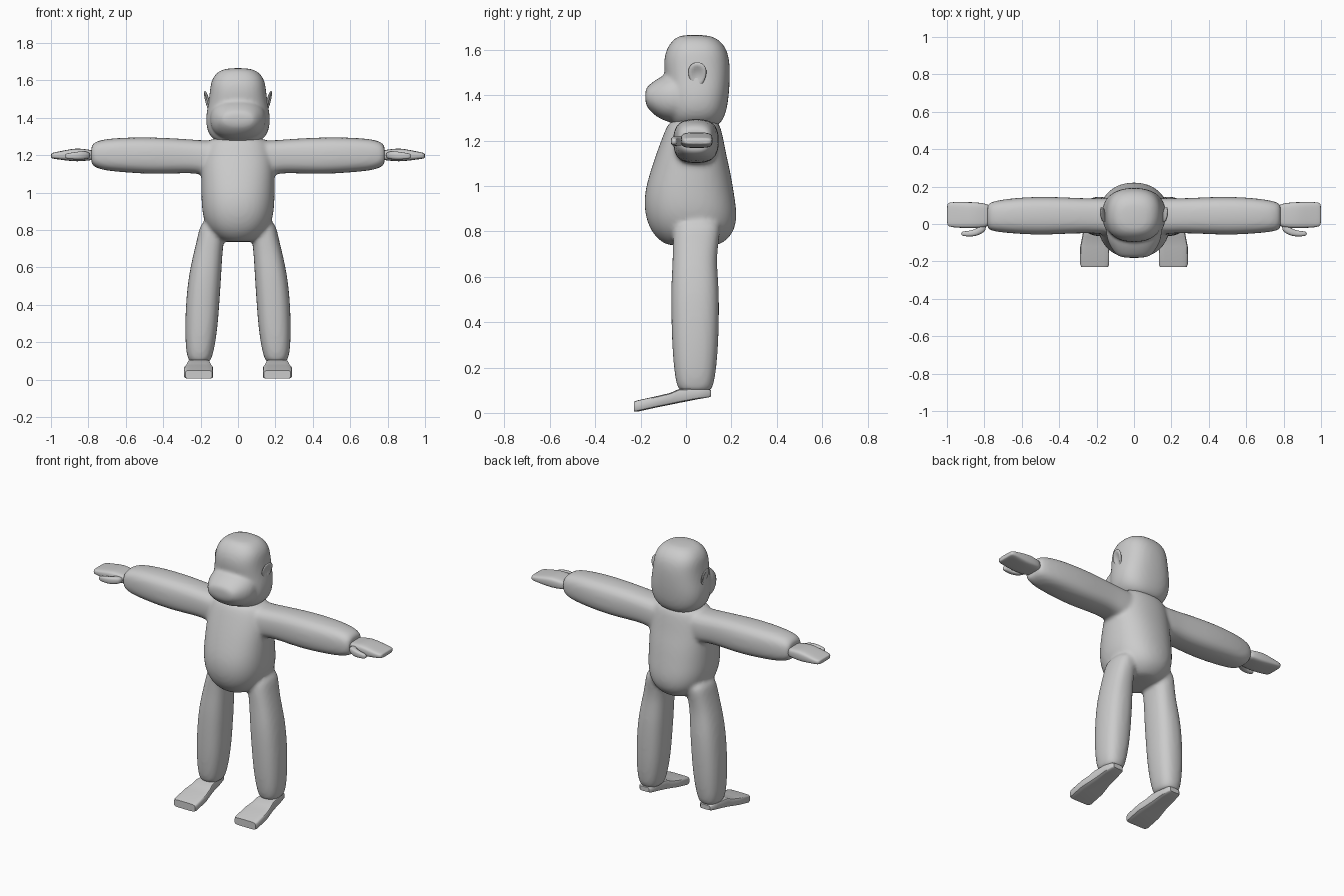
import bpy, bmesh, math

grey = bpy.data.materials.new("soft grey")
grey.diffuse_color = (0.6, 0.6, 0.6, 1)


def add_object(name, bm):
    bmesh.ops.recalc_face_normals(bm, faces=bm.faces)
    me = bpy.data.meshes.new(name)
    bm.to_mesh(me)
    bm.free()
    for p in me.polygons:
        p.use_smooth = True
    me.materials.append(grey)
    ob = bpy.data.objects.new(name, me)
    bpy.context.collection.objects.link(ob)
    return ob


def loft(name, axis, rings, power=2.4, n=16, subsurf=2, mirror=False):
    """Skin rounded sections; ring = (position on axis, a0, a1, b0, b1)."""
    bm = bmesh.new()
    loops = []
    for p, a0, a1, b0, b1 in rings:
        loop = []
        for i in range(n):
            t = 2 * math.pi * (i + 0.5) / n
            c, s = math.cos(t), math.sin(t)
            a = (a0 + a1) / 2 + (a1 - a0) / 2 * math.copysign(abs(c) ** (2 / power), c)
            b = (b0 + b1) / 2 + (b1 - b0) / 2 * math.copysign(abs(s) ** (2 / power), s)
            loop.append(bm.verts.new({'x': (p, a, b), 'y': (a, p, b), 'z': (a, b, p)}[axis]))
        loops.append(loop)
    for l0, l1 in zip(loops, loops[1:]):
        for i in range(n):
            bm.faces.new((l0[i], l0[(i + 1) % n], l1[(i + 1) % n], l1[i]))
    bm.faces.new(loops[0])
    bm.faces.new(loops[-1])
    ob = add_object(name, bm)
    if mirror:
        ob.modifiers.new("mirror", 'MIRROR')
    if subsurf:
        ob.modifiers.new("round", 'SUBSURF').levels = subsurf
        ob.modifiers["round"].render_levels = subsurf
    return ob


def fuse(name, parts, voxel, smooth):
    """Melt overlapping parts into one continuous skin."""
    bm = bmesh.new()
    dg = bpy.context.evaluated_depsgraph_get()
    for ob in parts:
        bm.from_mesh(ob.evaluated_get(dg).to_mesh())
    for ob in parts:
        bpy.data.objects.remove(ob)
    ob = add_object(name, bm)
    m = ob.modifiers.new("skin", 'REMESH')
    m.mode, m.voxel_size, m.use_smooth_shade = 'VOXEL', voxel, True
    m = ob.modifiers.new("soften", 'SMOOTH')
    m.factor, m.iterations = 0.5, smooth
    return ob


# Body: barrel torso, straight arms and long legs
torso = loft("torso", 'z', [
    (0.735, -.07, .07, -.07, .13), (0.75, -.11, .11, -.11, .17),
    (0.80, -.165, .165, -.16, .22), (0.88, -.195, .195, -.188, .23),
    (0.97, -.20, .20, -.188, .215), (1.06, -.20, .20, -.162, .20),
    (1.14, -.20, .20, -.135, .18), (1.22, -.19, .19, -.105, .165),
    (1.28, -.165, .165, -.08, .15), (1.295, -.12, .12, -.05, .12)], 2.3)
arms = loft("arms", 'x', [
    (.05, -.06, .14, 1.08, 1.28), (.17, -.055, .14, 1.09, 1.28),
    (.24, -.05, .138, 1.105, 1.285), (.35, -.053, .143, 1.10, 1.293),
    (.48, -.06, .148, 1.098, 1.298), (.62, -.055, .143, 1.108, 1.296),
    (.72, -.045, .13, 1.118, 1.287), (.765, -.037, .118, 1.135, 1.272),
    (.783, -.025, .108, 1.15, 1.255), (.784, -.01, .09, 1.165, 1.24)], 2.8, mirror=True)
legs = loft("legs", 'z', [
    (.095, .155, .255, -.02, .10), (.10, .145, .265, -.035, .115),
    (.15, .128, .28, -.05, .13), (.27, .108, .285, -.062, .143),
    (.42, .097, .28, -.067, .148), (.56, .088, .265, -.068, .147),
    (.68, .082, .238, -.06, .135), (.78, .07, .213, -.06, .15),
    (.86, .05, .197, -.05, .16)], 2.5, mirror=True)
fuse("body", [torso, arms, legs], 0.011, 8)

# Head: domed skull with flaring cheeks, heavy brow and muzzle
skull = loft("skull", 'z', [
    (1.262, -.09, .09, -.05, .13), (1.275, -.125, .125, -.07, .155),
    (1.32, -.168, .168, -.085, .18), (1.40, -.177, .177, -.09, .192),
    (1.47, -.163, .163, -.093, .196), (1.54, -.153, .153, -.102, .196),
    (1.60, -.147, .147, -.092, .185), (1.645, -.115, .115, -.06, .15),
    (1.667, -.065, .065, -.025, .10)], 2.5)
muzzle = loft("muzzle", 'y', [
    (.02, -.15, .15, 1.27, 1.52), (-.06, -.155, .155, 1.275, 1.505),
    (-.11, -.135, .135, 1.29, 1.485), (-.15, -.11, .11, 1.32, 1.458),
    (-.175, -.085, .085, 1.35, 1.435), (-.18, -.05, .05, 1.375, 1.42)], 2.3)
fuse("head", [skull, muzzle], 0.010, 6)

# Ears: thin cupped discs that flare outward
bm = bmesh.new()
bmesh.ops.create_uvsphere(bm, u_segments=20, v_segments=14, radius=1)
for v in bm.verts:
    x, y, z = v.co
    r = math.hypot(y, z)
    cup = 0.014 * max(0, 1 - (r / .75) ** 2) if x > 0 else 0
    v.co = (.164 + .011 * x - cup + .013 * z + .006 * y,
            .05 + .039 * y * (1 + .25 * z), 1.49 + .055 * z)
add_object("ears", bm).modifiers.new("mirror", 'MIRROR')

# Hands: mitten palm with a separate thumb
loft("hands", 'x', [
    (.76, -.005, .10, 1.175, 1.225), (.80, -.02, .112, 1.172, 1.23),
    (.86, -.024, .118, 1.165, 1.24), (.92, -.022, .118, 1.172, 1.228),
    (.98, -.018, .118, 1.18, 1.216), (.995, -.01, .112, 1.183, 1.212),
    (1.0, .0, .10, 1.186, 1.208)], 4, subsurf=1, mirror=True)
loft("thumbs", 'x', [
    (.79, -.035, .01, 1.185, 1.215), (.815, -.052, .0, 1.178, 1.222),
    (.84, -.064, -.022, 1.176, 1.222), (.87, -.068, -.036, 1.177, 1.217),
    (.91, -.066, -.038, 1.18, 1.212), (.925, -.060, -.044, 1.186, 1.206)],
    3, n=12, subsurf=1, mirror=True)

# Feet: flat wedges sloping down to the toes
feet = loft("feet", 'y', [
    (-.23, .138, .282, .005, .05), (-.215, .132, .288, .005, .055),
    (-.12, .132, .288, .026, .076), (-.07, .142, .278, .036, .088),
    (-.03, .150, .270, .044, .106), (.05, .158, .262, .06, .108),
    (.10, .168, .252, .068, .104), (.11, .178, .242, .072, .10)],
    6, subsurf=0, mirror=True)
bpy.context.view_layer.objects.active = feet
feet.select_set(True)
bpy.ops.object.shade_smooth_by_angle(angle=math.radians(35))
